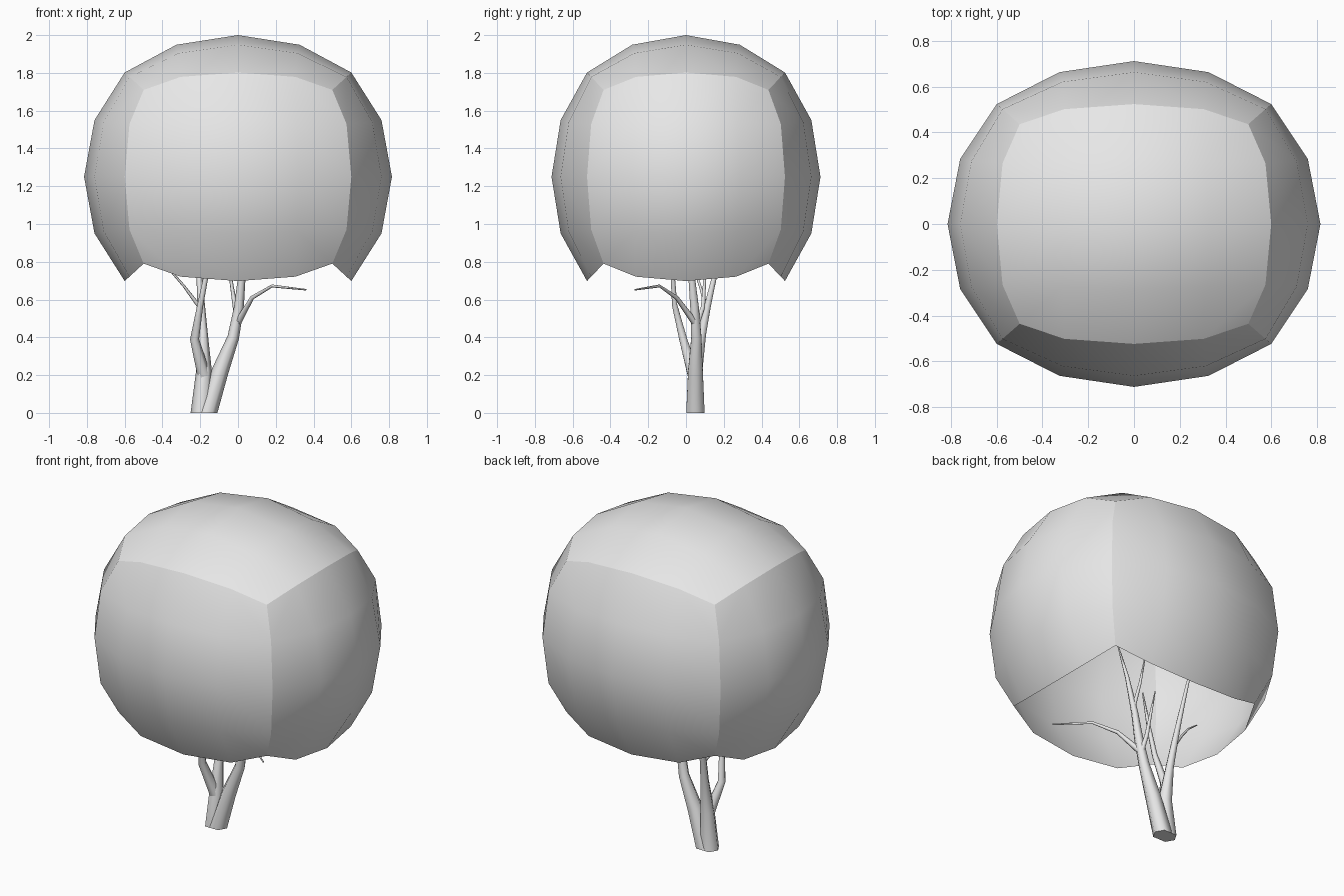
import bpy, bmesh, math
from mathutils import Vector

if "Cube" in bpy.data.objects:
    bpy.data.objects.remove(bpy.data.objects["Cube"])


def material(name, c):
    m = bpy.data.materials.new(name)
    m.diffuse_color = (c, c, c, 1)
    m.use_nodes = True
    m.node_tree.nodes["Principled BSDF"].inputs["Base Color"].default_value = m.diffuse_color
    return m


LEAF = material("foliage_grey", 0.8)
BARK = LEAF


def finish(bm, name, mat):
    me = bpy.data.meshes.new(name)
    bm.normal_update()
    bm.to_mesh(me)
    bm.free()
    ob = bpy.data.objects.new(name, me)
    bpy.context.collection.objects.link(ob)
    me.materials.append(mat)
    return ob


# Canopy: five bulging, separate 4x4 patches of a rounded cube, open at the bottom.
# One quarter patch: (steps from centre) -> (outward, across, up)
QUARTER = {
    (0, 0): (1.0, 0, 0), (1, 0): (.932, .40, 0), (2, 0): (.736, .736, 0),
    (1, 1): (.872, .385, .385), (2, 1): (.705, .705, .373), (2, 2): (.613, .613, .613),
}
CENTRE = Vector((0, 0, 1.25))
SIZE = (.815, .712, .75)


def patch_point(i, j):
    a, b = abs(i), abs(j)
    n, u, v = QUARTER[(max(a, b), min(a, b))]
    if b > a:
        u, v = v, u
    return n, math.copysign(u, i), math.copysign(v, j)


bm = bmesh.new()
for axis, sign in ((0, 1), (0, -1), (1, 1), (1, -1), (2, 1)):
    grid = {}
    for i in range(-2, 3):
        for j in range(-2, 3):
            n, u, v = patch_point(i, j)
            p = [0, 0, 0]
            p[axis], p[(axis + 1) % 3], p[(axis + 2) % 3] = sign * n, u, v
            grid[i, j] = bm.verts.new(CENTRE + Vector([p[k] * SIZE[k] for k in range(3)]))
    for i in range(-2, 2):
        for j in range(-2, 2):
            q = [grid[i, j], grid[i + 1, j], grid[i + 1, j + 1], grid[i, j + 1]]
            f = bm.faces.new(q if sign > 0 else q[::-1])
            f.smooth = True
finish(bm, "canopy", LEAF)


# Branches: tapered six-sided tubes through (x, y, z, radius)
def branch(name, pts, sides=6):
    bm = bmesh.new()
    rings = []
    for k, (x, y, z, r) in enumerate(pts):
        a = Vector(pts[max(k - 1, 0)][:3])
        b = Vector(pts[min(k + 1, len(pts) - 1)][:3])
        d = (b - a).normalized() if z > 0 else Vector((0, 0, 1))
        s = Vector((0, 1, 0)).cross(d).normalized()
        t = d.cross(s)
        rings.append([bm.verts.new(Vector((x, y, z)) + r * (
            math.cos(w) * s + math.sin(w) * t))
            for w in (math.tau * m / sides for m in range(sides))])
    for lo, hi in zip(rings, rings[1:]):
        for m in range(sides):
            n = (m + 1) % sides
            bm.faces.new((lo[m], lo[n], hi[n], hi[m])).smooth = True
    bm.faces.new(rings[0][::-1])
    bm.faces.new(rings[-1])
    finish(bm, name, BARK)


branch("right_trunk", [(-.165, .05, 0, .056), (-.095, .05, .22, .045), (-.025, .055, .4, .031),
                       (.005, .045, .56, .026), (.02, .03, .72, .02), (.05, .0, .95, .012),
                       (.08, -.04, 1.15, .004)])
branch("left_trunk", [(-.195, .05, 0, .056), (-.18, .05, .22, .042), (-.185, .085, .42, .025),
                      (-.195, .115, .57, .02), (-.205, .15, .72, .015), (-.22, .19, .9, .01),
                      (-.25, .22, 1.1, .003)])
branch("front_left_branch", [(-.18, .04, .2, .035), (-.23, -.015, .39, .024),
                             (-.2, -.06, .57, .016), (-.17, -.07, .72, .013),
                             (-.13, -.08, .95, .004)])
branch("right_twig", [(.0, .045, .48, .018), (.075, -.05, .61, .011),
                      (.18, -.14, .672, .008), (.36, -.27, .652, .004)])
branch("left_twig", [(-.195, .11, .55, .012), (-.285, .075, .67, .007),
                     (-.35, .05, .745, .006), (-.42, .04, .8, .003)])
branch("back_twig", [(-.005, .055, .46, .016), (-.015, .09, .56, .013),
                     (-.04, .1, .72, .008), (-.06, .11, .85, .003)])
branch("upper_twig", [(.025, .025, .75, .013), (.0, .05, .9, .009), (-.02, .08, 1.1, .003)])
